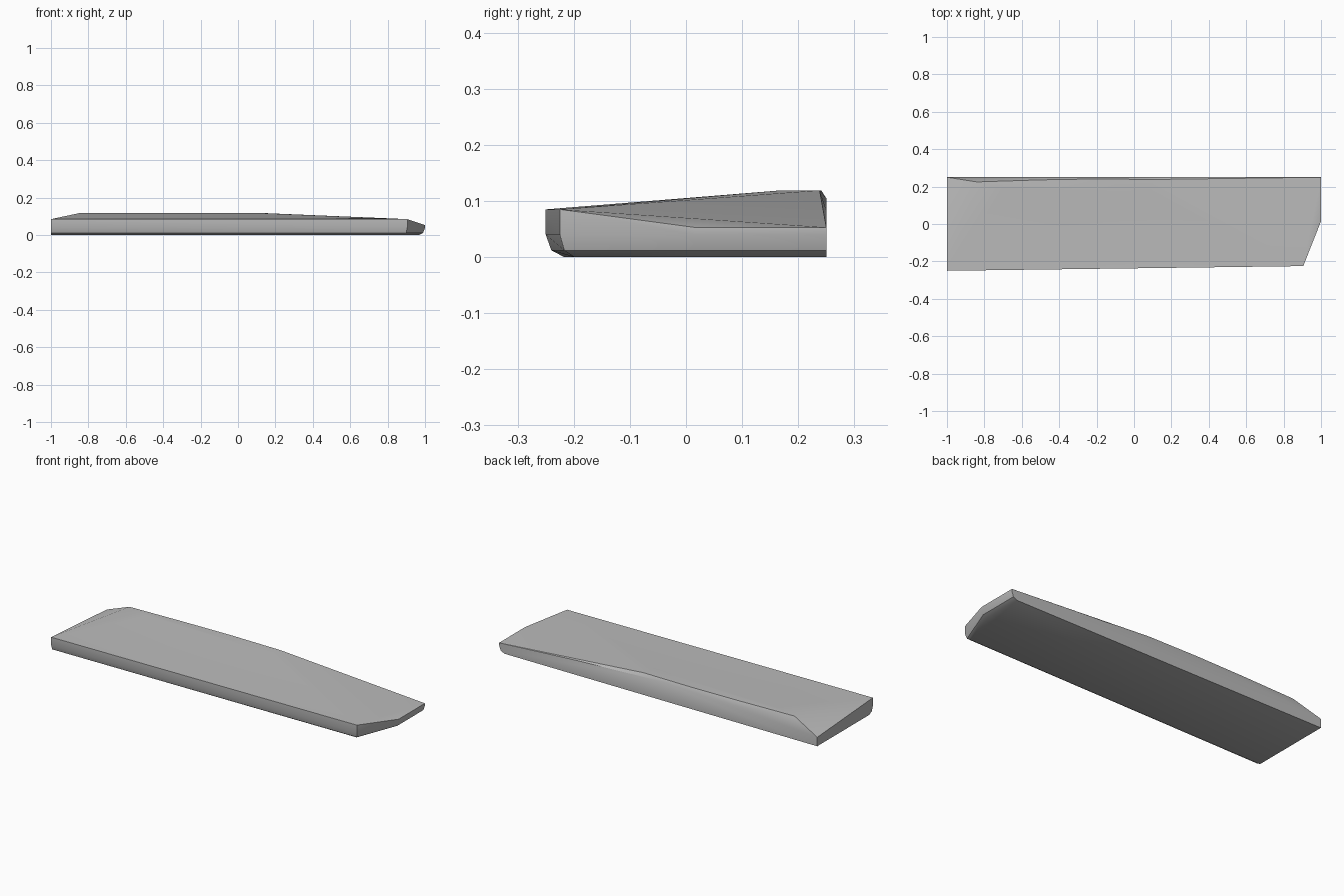
import bpy
import bmesh
from mathutils import Vector

if "Cube" in bpy.data.objects:
    bpy.data.objects.remove(bpy.data.objects["Cube"], do_unlink=True)

# Flat material
grey = bpy.data.materials.new("stone_grey")
grey.use_nodes = True
colour = (0.5, 0.5, 0.5, 1.0)
grey.diffuse_color = colour
grey.node_tree.nodes["Principled BSDF"].inputs["Base Color"].default_value = colour

# Plan outline, each corner with the direction its rounded foot is inset
outline = [((-1, -0.25), (0, 1)), ((0.905, -0.225), (-0.6, 0.8)),
           ((1, 0.015), (-1, 0.2)), ((1, 0.25), (-1, 0)), ((-1, 0.25), (0, 0))]
foot_layers = [(0, 0.033), (0.012, 0.01), (0.04, 0)]
points = [(p[0] + d[0] * inset, p[1] + d[1] * inset, z)
          for z, inset in foot_layers for p, d in outline]

# Upper rim, rising from the thin right tip to the front edge
rim_heights = (0.085, 0.085, 0.053, 0.053, 0.051)
points += [(p[0], p[1], z) for (p, d), z in zip(outline, rim_heights)]

# Arched back edge and raised ridge just in front of it
points += [(x, 0.25, z) for x, z in ((-0.5, 0.093), (0, 0.105), (0.5, 0.084))]
points += [(x, y, 0.119) for x, y in
           ((-0.84, 0.225), (-0.5, 0.236), (-0.2, 0.241), (0.1, 0.238),
            (-0.7, 0.19), (0.08, 0.17))]

# Slab body as the hull of those sections
bm = bmesh.new()
for p in points:
    bm.verts.new(Vector(p))
hull = bmesh.ops.convex_hull(bm, input=bm.verts)
loose = [v for v in bm.verts if not v.link_faces]
bmesh.ops.delete(bm, geom=loose, context="VERTS")
bmesh.ops.dissolve_limit(bm, angle_limit=0.005, verts=bm.verts, edges=bm.edges)
bmesh.ops.recalc_face_normals(bm, faces=bm.faces)
mesh = bpy.data.meshes.new("slab")
bm.to_mesh(mesh)
bm.free()
mesh.materials.append(grey)
slab = bpy.data.objects.new("slab", mesh)
bpy.context.collection.objects.link(slab)

# Soft facets, sharp corners
bpy.ops.object.select_all(action="DESELECT")
slab.select_set(True)
bpy.context.view_layer.objects.active = slab
bpy.ops.object.shade_smooth_by_angle(angle=0.52)
